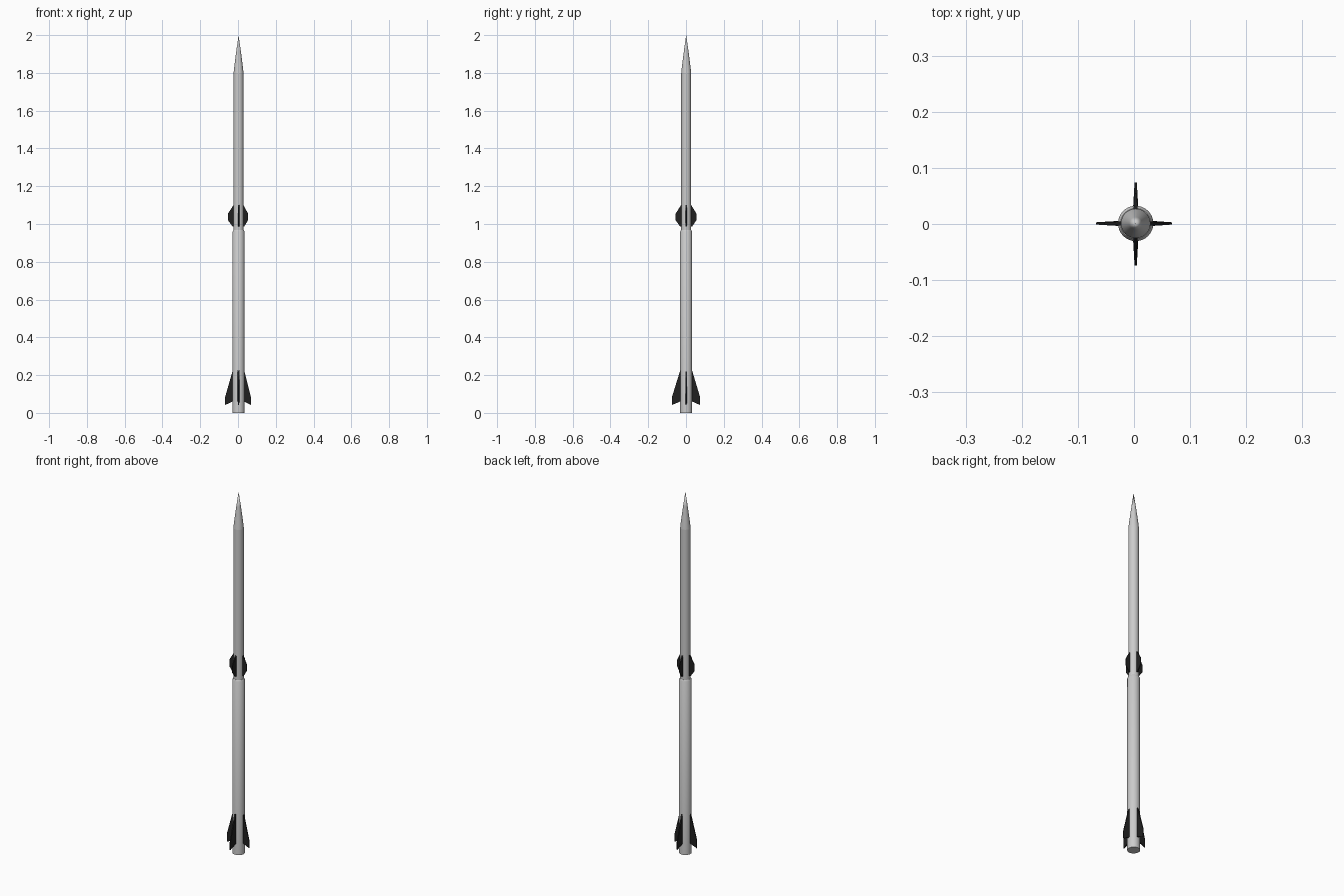
import bpy, bmesh, math
from mathutils import Vector

if "Cube" in bpy.data.objects:
    bpy.data.objects.remove(bpy.data.objects["Cube"])

CX, CY = 0.003, 0.001      # body axis, slightly off the overall centre
SIDES = 32

black = bpy.data.materials.new("fin_black")
black.diffuse_color = (0.015, 0.015, 0.015, 1)
black.use_nodes = True
black.node_tree.nodes["Principled BSDF"].inputs["Base Color"].default_value = black.diffuse_color


def finish(name, bm, mat=None, smooth=False):
    bmesh.ops.remove_doubles(bm, verts=bm.verts, dist=1e-6)
    bmesh.ops.recalc_face_normals(bm, faces=bm.faces)
    me = bpy.data.meshes.new(name)
    bm.to_mesh(me)
    bm.free()
    ob = bpy.data.objects.new(name, me)
    bpy.context.collection.objects.link(ob)
    if mat:
        me.materials.append(mat)
    if smooth:
        bpy.ops.object.select_all(action='DESELECT')
        ob.select_set(True)
        bpy.context.view_layer.objects.active = ob
        bpy.ops.object.shade_smooth_by_angle(angle=math.radians(30))
    return ob


def lathe(name, profile):
    """Revolve (radius, z) points about the body axis."""
    bm = bmesh.new()
    vs = [bm.verts.new((CX + r, CY, z)) for r, z in profile]
    es = [bm.edges.new(p) for p in zip(vs, vs[1:])]
    bmesh.ops.spin(bm, geom=vs + es, cent=(CX, CY, 0), axis=(0, 0, 1),
                   angle=2 * math.pi, steps=SIDES, use_merge=True)
    return finish(name, bm, smooth=True)


def fins(name, outline, reach_x, reach_y, t_root, t_tip):
    """Four tapered fins; outline is (fraction of span, z), span starts inside the body."""
    bm = bmesh.new()
    root = 0.022
    for i in range(4):
        a = i * math.pi / 2
        d = Vector((round(math.cos(a)), round(math.sin(a)), 0))
        side = Vector((-d.y, d.x, 0))
        tip = reach_x - d.x * CX if d.x else reach_y - d.y * CY
        rings = []
        for s in (-1, 1):
            rings.append([bm.verts.new(
                Vector((CX, CY, z)) + d * (root + f * (tip - root))
                + side * s * (t_root + f * (t_tip - t_root)) / 2)
                for f, z in outline])
        n = len(outline)
        bm.faces.new(rings[0])
        bm.faces.new(rings[1][::-1])
        for j in range(n):
            k = (j + 1) % n
            bm.faces.new((rings[0][j], rings[0][k], rings[1][k], rings[1][j]))
    return finish(name, bm, black)


# Lower stage with a closed base and bevelled shoulder
lathe("booster_body", [(0, 0), (0.0315, 0), (0.0315, 0.96), (0.027, 0.968), (0, 0.968)])
# Upper stage tube
lathe("upper_body", [(0, 0.96), (0.0262, 0.96), (0.0262, 1.80), (0, 1.80)])
# Pointed nose
lathe("nose_cone", [(0.0262, 1.80), (0.0225, 1.835), (0.0115, 1.92), (0, 2.0)])

# Swept lower fins
fins("lower_fins", [(0.12, 0.235), (1, 0.085), (1, 0.042), (0.1, 0.062)],
     0.068, 0.074, 0.010, 0.004)
# Short upper fins
fins("upper_fins", [(0, 1.105), (0.15, 1.10), (1, 1.055), (1, 1.02), (0.3, 0.987), (0, 0.987)],
     0.053, 0.055, 0.008, 0.003)
